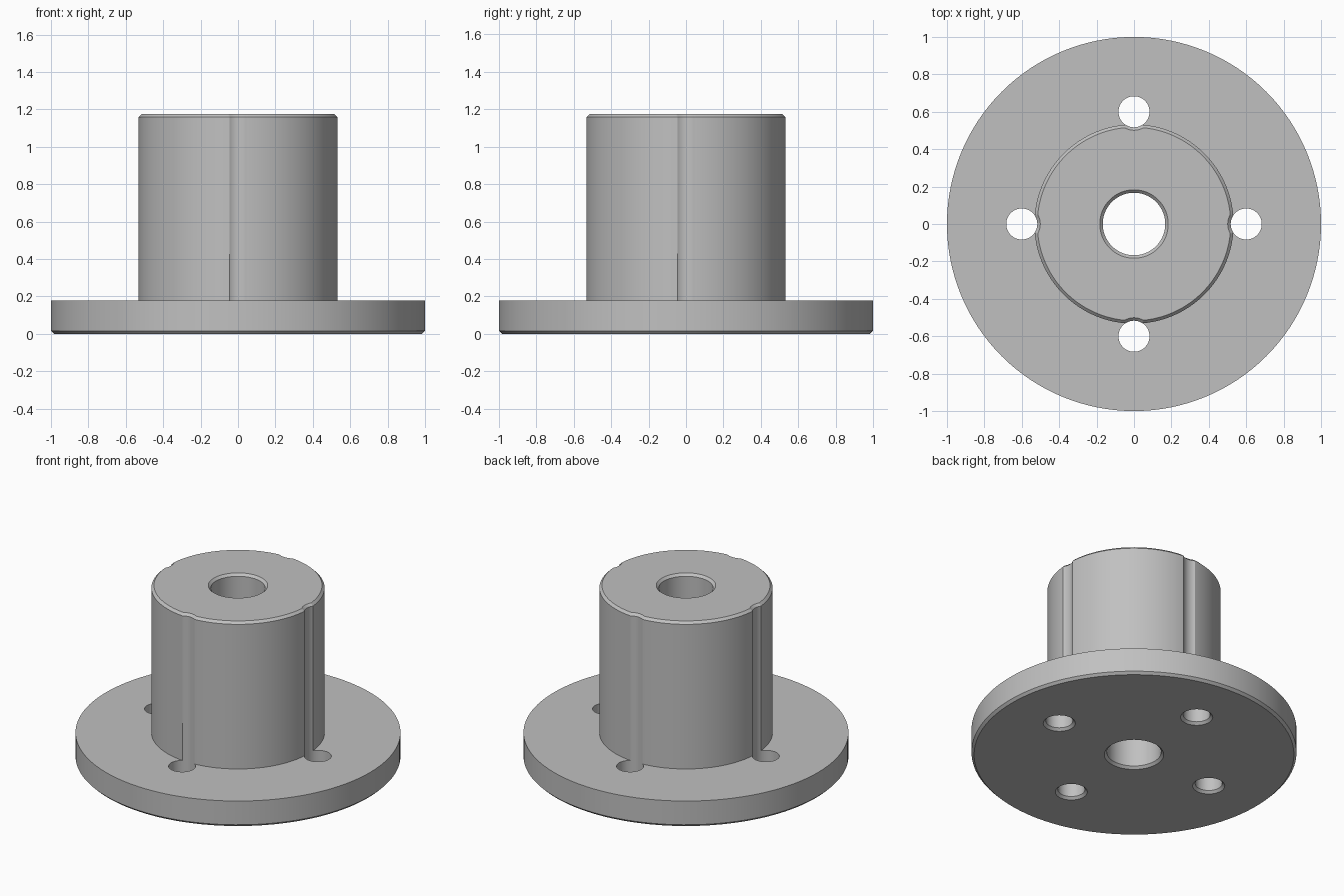
import bpy, bmesh
from math import cos, sin, pi, radians

cube = bpy.data.objects.get("Cube")
if cube:
    bpy.data.objects.remove(cube, do_unlink=True)

steel = bpy.data.materials.new("plain grey")
steel.use_nodes = True
grey = (0.53, 0.53, 0.53, 1)
steel.diffuse_color = grey
steel.node_tree.nodes["Principled BSDF"].inputs["Base Color"].default_value = grey


def revolve(bm, profile, centre=(0, 0), sides=128, closed=True):
    """Turn (radius, height) points about z; capped at the ends if not closed."""
    cx, cy = centre
    rings = [[bm.verts.new((cx + r * cos(2 * pi * i / sides),
                            cy + r * sin(2 * pi * i / sides), z))
              for i in range(sides)] for r, z in profile]
    pairs = list(zip(rings, rings[1:]))
    if closed:
        pairs.append((rings[-1], rings[0]))
    else:
        bm.faces.new(rings[0])
        bm.faces.new(rings[-1])
    for a, b in pairs:
        for i in range(sides):
            j = (i + 1) % sides
            bm.faces.new((a[i], a[j], b[j], b[i]))


def make_object(name, bm):
    bmesh.ops.recalc_face_normals(bm, faces=bm.faces[:])
    mesh = bpy.data.meshes.new(name)
    bm.to_mesh(mesh)
    bm.free()
    mesh.materials.append(steel)
    obj = bpy.data.objects.new(name, mesh)
    bpy.context.collection.objects.link(obj)
    return obj


FLANGE_TOP, TOP = 0.177, 1.175
BOSS, BORE, HOLE, PITCH = 0.533, 0.167, 0.083, 0.6
C = 0.016  # chamfer

# Flange, boss and chamfered bore as one turned profile
bm = bmesh.new()
revolve(bm, [
    (BORE + C, 0), (1 - C, 0), (1, C), (1, FLANGE_TOP),
    (BOSS, FLANGE_TOP), (BOSS, TOP - C), (BOSS - C, TOP),
    (BORE + C, TOP), (BORE, TOP - C), (BORE, C),
])
hub = make_object("flanged_hub", bm)

# Bolt holes that run on up the boss as grooves, flared at both ends
bm = bmesh.new()
for centre in ((PITCH, 0), (0, PITCH), (-PITCH, 0), (0, -PITCH)):
    revolve(bm, [(HOLE + 2 * C, -C), (HOLE, C), (HOLE, TOP - C),
                 (HOLE + 2 * C, TOP + C)], centre, 64, closed=False)
cutter = make_object("bolt_hole_cutter", bm)
cutter.hide_render = True

cut = hub.modifiers.new("bolt_holes", 'BOOLEAN')
cut.operation = 'DIFFERENCE'
cut.solver = 'EXACT'
cut.object = cutter

bpy.ops.object.select_all(action='DESELECT')
hub.select_set(True)
bpy.context.view_layer.objects.active = hub
bpy.ops.object.modifier_apply(modifier=cut.name)
bpy.data.objects.remove(cutter, do_unlink=True)
bpy.ops.object.shade_smooth_by_angle(angle=radians(25))
